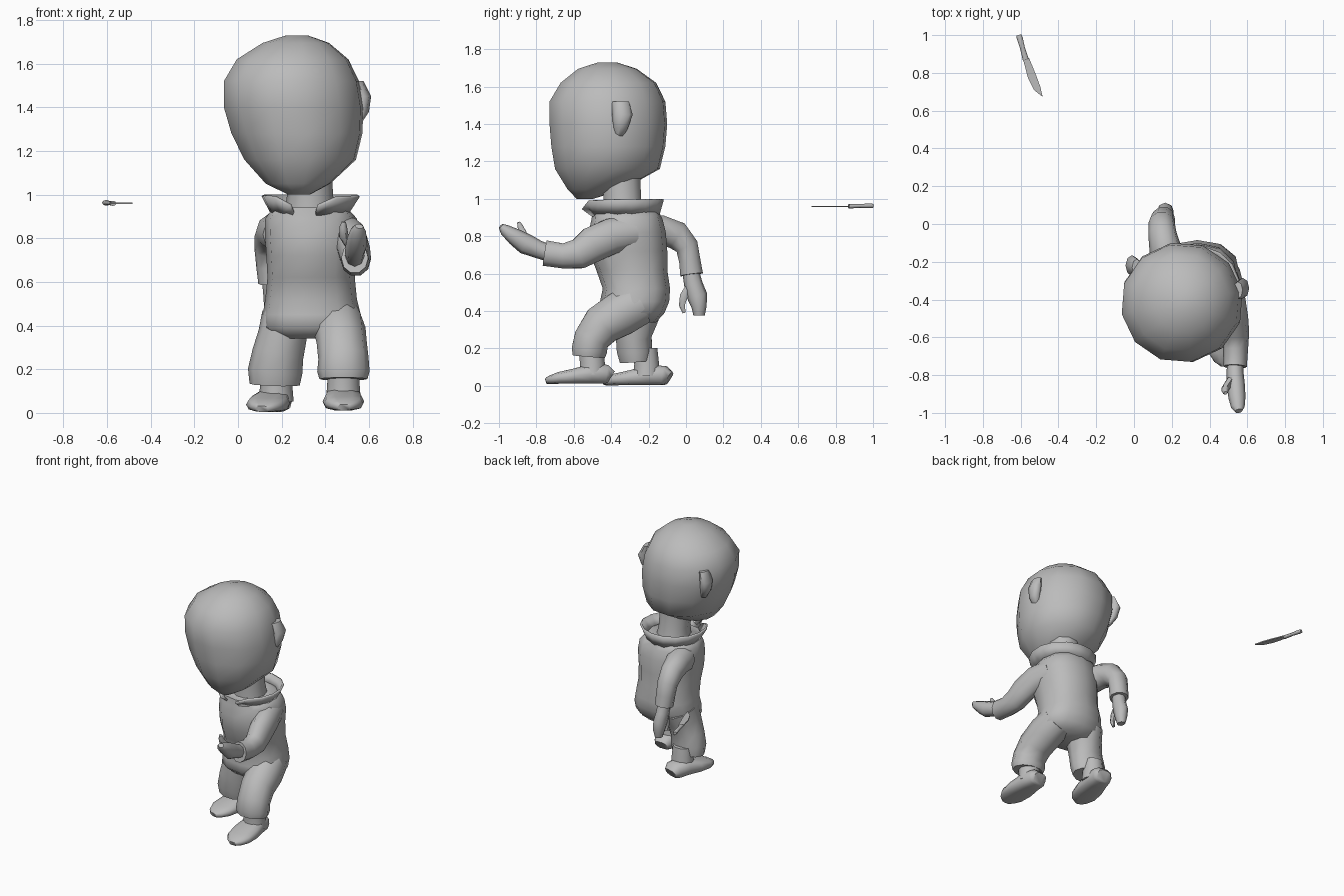
import bpy, bmesh, math
from mathutils import Vector

grey = bpy.data.materials.new("plain_grey")
grey.diffuse_color = (0.5, 0.5, 0.5, 1)


def finish(name, bm, angle=60):
    bmesh.ops.recalc_face_normals(bm, faces=bm.faces)
    me = bpy.data.meshes.new(name)
    bm.to_mesh(me)
    bm.free()
    me.materials.append(grey)
    ob = bpy.data.objects.new(name, me)
    bpy.context.collection.objects.link(ob)
    bpy.ops.object.select_all(action='DESELECT')
    ob.select_set(True)
    bpy.context.view_layer.objects.active = ob
    bpy.ops.object.shade_smooth_by_angle(angle=math.radians(angle))
    return ob


def loft(name, rings, n=10, upright=False, power=2.0, angle=60, phase=0.0):
    """Skin rings (x, y, z, x radius, other radius), square to the path or level."""
    bm = bmesh.new()
    pts = [Vector(r[:3]) for r in rings]
    loops = []
    for i, r in enumerate(rings):
        t = (pts[min(i + 1, len(pts) - 1)] - pts[max(i - 1, 0)]).normalized()
        if upright:
            u, v = Vector((1, 0, 0)), Vector((0, 1, 0))
        else:
            u = (Vector((1, 0, 0)) - t * t.x).normalized()
            v = t.cross(u)
        loop = []
        for k in range(n):
            a = 2 * math.pi * (k + phase) / n
            c, s = math.cos(a), math.sin(a)
            cu = math.copysign(abs(c) ** (2 / power), c) * r[3]
            sv = math.copysign(abs(s) ** (2 / power), s) * r[4]
            loop.append(bm.verts.new(pts[i] + u * cu + v * sv))
        loops.append(loop)
    for a, b in zip(loops, loops[1:]):
        for k in range(n):
            bm.faces.new((a[k], a[(k + 1) % n], b[(k + 1) % n], b[k]))
    bm.faces.new(loops[0])
    bm.faces.new(loops[-1])
    return finish(name, bm, angle)


# Head, ears and neck
loft("head", [(.28, -.54, 1.0, .05, .045), (.275, -.485, 1.05, .15, .15),
              (.285, -.42, 1.16, .26, .285), (.27, -.415, 1.28, .305, .31),
              (.255, -.415, 1.4, .325, .32), (.245, -.42, 1.52, .315, .315),
              (.25, -.415, 1.62, .26, .26), (.265, -.42, 1.695, .155, .16),
              (.27, -.42, 1.73, .05, .05)], 12, True, phase=.35)
for side, x, y in ((1, .55, -.35), (-1, .015, -.23)):
    name = "right_ear" if side > 0 else "left_ear"
    loft(name, [(x - .01 * side, y - .01, 1.32, .02, .02),
                (x + .015 * side, y, 1.38, .035, .04),
                (x + .025 * side, y + .01, 1.45, .035, .055),
                (x, y, 1.52, .025, .045)], 8, True)
loft("neck", [(.33, -.33, .9, .12, .12), (.33, -.34, 1.0, .105, .105),
              (.32, -.35, 1.15, .11, .11)], 10, True)

# Boiler suit body
loft("torso", [(.335, -.28, .34, .16, .12), (.338, -.285, .39, .225, .17),
               (.338, -.275, .45, .225, .185), (.335, -.265, .52, .21, .18),
               (.335, -.29, .62, .2, .19), (.335, -.31, .72, .205, .21),
               (.338, -.315, .82, .215, .207), (.335, -.315, .89, .21, .19),
               (.33, -.325, .94, .17, .175)], 12, True, 2.4)

# Open collar: a flared strip with a gap at the front
bm = bmesh.new()
rows = []
N = 14
for k in range(N + 1):
    a = math.radians(-82 + 327 * k / N)
    c, s = math.cos(a), math.sin(a)
    drop = .035 if k in (0, N) else 0
    rows.append((bm.verts.new((.33 + .165 * c, -.325 + .17 * s, .915)),
                 bm.verts.new((.335 + .215 * c, -.34 + .21 * s, 1.0 - drop - .01 * max(0, -s)))))
for a, b in zip(rows, rows[1:]):
    bm.faces.new((a[0], b[0], b[1], a[1]))
collar = finish("collar", bm)
mod = collar.modifiers.new("thickness", 'SOLIDIFY')
mod.thickness = .015

# Trouser legs
loft("right_leg", [(.45, -.25, .44, .11, .12), (.465, -.35, .385, .12, .125),
                   (.475, -.45, .325, .115, .115), (.483, -.505, .25, .115, .1),
                   (.483, -.517, .19, .12, .1), (.483, -.52, .155, .11, .09)], 10)
loft("left_leg", [(.22, -.25, .45, .11, .14), (.205, -.27, .36, .112, .125),
                  (.183, -.28, .27, .118, .1), (.17, -.275, .19, .125, .1),
                  (.168, -.27, .13, .115, .088)], 10)


# Ankles and shoes
def shoe(name, heel, toe, z, ankle):
    h, t = Vector(heel), Vector(toe)
    rings = []
    # distance along the shoe, half width, height
    for f, w, hgt in ((0, .05, .075), (.07, .07, .105), (.3, .08, .11),
                      (.55, .095, .085), (.8, .09, .065), (.94, .06, .045), (1, .03, .03)):
        p = h.lerp(t, f)
        rings.append((p.x, p.y, z + hgt / 2, w, hgt / 2))
    loft(name, rings, 10, power=2.8)
    loft(name + "_ankle", [(ankle[0], ankle[1], z + .05, .08, .075),
                           (ankle[0], ankle[1], z + .11, .075, .07),
                           (ankle[0], ankle[1] - .01, z + .2, .07, .07)], 10, True)


shoe("right_shoe", (.48, -.40), (.485, -.75), .01, (.483, -.50))
shoe("left_shoe", (.185, -.09), (.11, -.44), .003, (.175, -.21))

# Right arm, reaching forward with an open hand
loft("right_sleeve", [(.47, -.28, .82, .08, .09), (.51, -.4, .8, .08, .1),
                      (.53, -.5, .755, .075, .1), (.54, -.575, .705, .07, .085),
                      (.538, -.66, .695, .066, .07), (.535, -.755, .71, .062, .072)], 10)
loft("right_hand", [(.535, -.72, .705, .042, .045), (.535, -.79, .73, .045, .048),
                    (.54, -.86, .76, .048, .056), (.545, -.92, .8, .045, .045),
                    (.55, -.97, .835, .036, .03), (.555, -.99, .855, .02, .015)], 8)
loft("right_thumb", [(.51, -.83, .77, .022, .025), (.485, -.87, .81, .022, .024),
                     (.482, -.885, .85, .018, .018), (.485, -.895, .875, .01, .01)], 6)

# Left arm, hanging behind
loft("left_sleeve", [(.2, -.24, .82, .09, .1), (.165, -.13, .83, .085, .085),
                     (.15, -.05, .805, .075, .08), (.146, .005, .745, .07, .065),
                     (.15, .02, .67, .066, .06), (.155, .03, .595, .062, .064)], 10)
loft("left_hand", [(.155, .025, .61, .045, .045), (.16, .04, .54, .044, .05),
                   (.165, .06, .48, .045, .055), (.17, .07, .42, .04, .04),
                   (.17, .07, .375, .025, .03)], 8)
loft("left_thumb", [(.165, .02, .53, .02, .025), (.165, -.012, .48, .02, .025),
                    (.168, -.022, .43, .018, .018), (.168, -.01, .39, .01, .01)], 6)

# Knife floating behind: handle, guard and a tapering blade
loft("knife_handle", [(-.61, 1.0, .962, .013, .011), (-.605, .985, .963, .016, .013),
                      (-.59, .93, .962, .013, .01), (-.573, .87, .96, .016, .012)], 8)
bm = bmesh.new()
top, low = [], []
for x, y in ((-.588, .875), (-.562, .775), (-.53, .71), (-.483, .672),
             (-.497, .73), (-.523, .80), (-.556, .88)):
    top.append(bm.verts.new((x, y, .963)))
    low.append(bm.verts.new((x, y, .956)))
bm.faces.new(top)
bm.faces.new(low[::-1])
for k in range(7):
    j = (k + 1) % 7
    bm.faces.new((top[k], low[k], low[j], top[j]))
finish("knife_blade", bm, 30)
